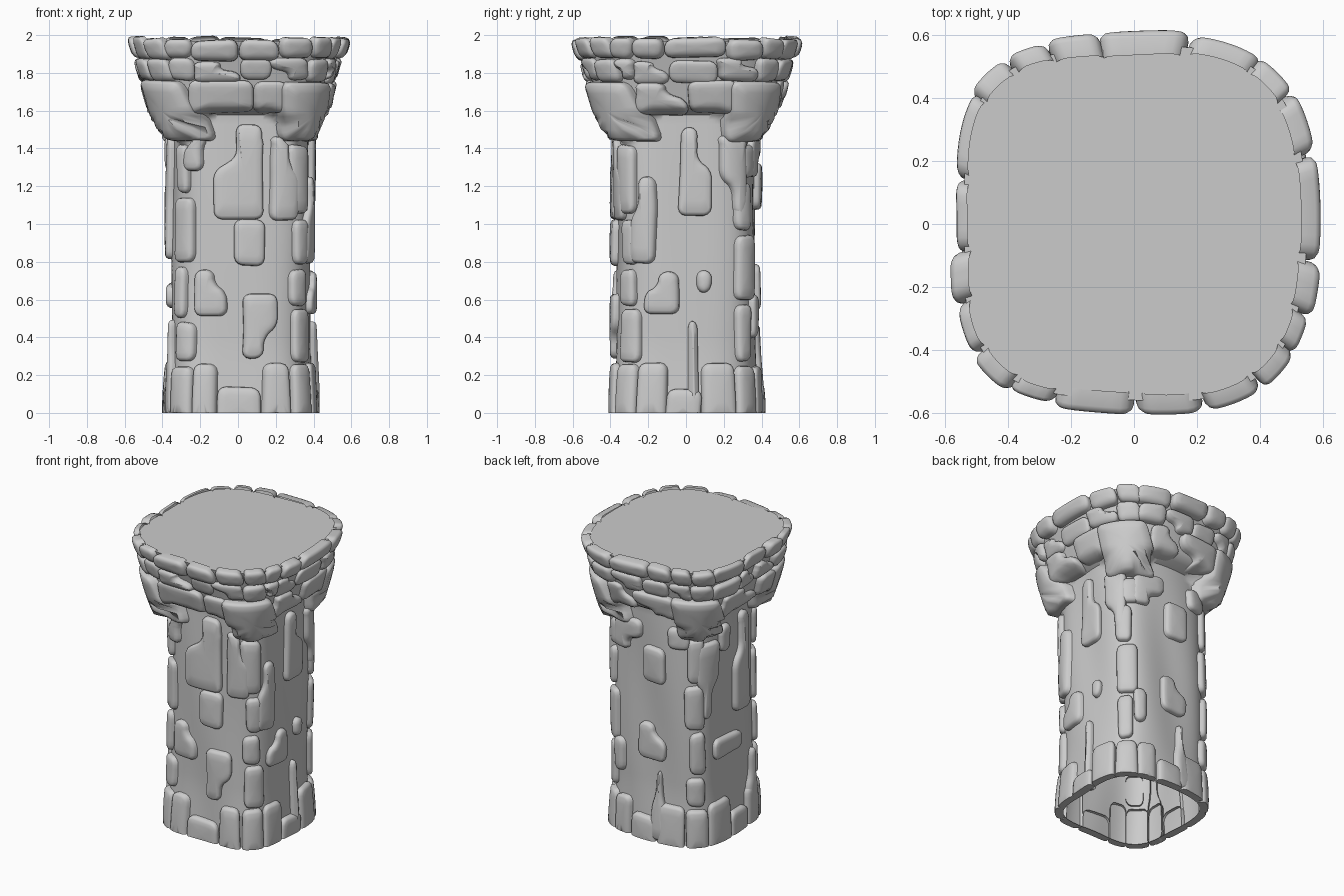
import bpy, bmesh, math, random
from mathutils import Vector

random.seed(4)
if "Cube" in bpy.data.objects:
    bpy.data.objects.remove(bpy.data.objects["Cube"])

stone_grey = bpy.data.materials.new("stone_grey")
stone_grey.use_nodes = True
colour = (0.6, 0.6, 0.6, 1)
stone_grey.diffuse_color = colour
stone_grey.node_tree.nodes["Principled BSDF"].inputs["Base Color"].default_value = colour

SIDES = ("front", "right", "back", "left")
CAP = 1.97


def smooth(low, high, v):
    t = min(1, max(0, (v - low) / (high - low)))
    return t * t * (3 - 2 * t)


def half_width(z):
    """Nominal half width of the tower at a height."""
    return 0.365 if z < 1.43 else 0.385 + 0.28 * (z - 1.43)


def surface(direction, z, lift=0.0):
    """Point on the rounded-square wall, with an arched start of the crown."""
    d = direction.normalized()
    c, s = abs(d.x), abs(d.y)
    arch = 1.57 - 0.16 * smooth(0.35, 0.95, min(c, s) / max(c, s))
    crown = smooth(arch, arch + 0.05, z)
    a = 0.362 + crown * (half_width(z) - 0.355) + 0.015 * smooth(0.4, 0, z)
    n = 3.8 - 0.6 * smooth(1.4, 1.9, z)
    r = a / (c ** n + s ** n) ** (1 / n) + lift
    r += 0.006 * math.sin(5 * math.atan2(d.y, d.x) + 4 * z)
    return Vector((d.x * r + 0.015 * (1 - crown), d.y * r * (1 + 0.03 * crown), max(z, 0)))


def finish(bm, name):
    bmesh.ops.recalc_face_normals(bm, faces=bm.faces)
    mesh = bpy.data.meshes.new(name)
    bm.to_mesh(mesh)
    bm.free()
    mesh.materials.append(stone_grey)
    obj = bpy.data.objects.new(name, mesh)
    bpy.context.collection.objects.link(obj)
    bpy.ops.object.select_all(action='DESELECT')
    obj.select_set(True)
    bpy.context.view_layer.objects.active = obj
    bpy.ops.object.shade_smooth_by_angle(angle=math.radians(50))


def loop_pairs(items):
    return list(zip(items, items[1:] + items[:1]))


def bridge(bm, lower, upper):
    for (a, b), (c, d) in zip(loop_pairs(lower), loop_pairs(upper)):
        bm.faces.new((a, b, d, c))


def outline(u, z, width, height, shape):
    """Rounded outline: a box, or a box whose upper or lower half is narrowed."""
    if shape == "box":
        pts = [(0, 0), (1, 0), (1, 1), (0, 1)]
    else:
        n0, n1 = {"left": (0, 0.55), "right": (0.45, 1), "middle": (0.3, 0.7)}[shape.split()[-1]]
        pts = [(0, 0), (1, 0), (1, 0.5), (n1, 0.65), (n1, 1), (n0, 1), (n0, 0.65), (0, 0.5)]
        if "drop" in shape:
            pts = [(x, 1 - y) for x, y in reversed(pts)]
    wobble = lambda: random.uniform(-0.008, 0.008)
    pts = [Vector((u + (x - 0.5) * width + wobble(), z + (y - 0.5) * height + wobble()))
           for x, y in pts]

    # Cut the corners, soften them, then divide long edges so they follow the wall
    cut = []
    for i, p in enumerate(pts):
        for q in (pts[i - 1], pts[(i + 1) % len(pts)]):
            e = q - p
            cut.append(p + e.normalized() * min(0.026, 0.3 * e.length))
    ring = []
    for p, q in loop_pairs(cut):
        steps = max(2, math.ceil((q - p).length / 0.03))
        ring += [p.lerp(q, k / steps) for k in range(steps)]
    return [a.lerp(b, 0.5) for a, b in loop_pairs(ring)]


def add_stone(bm, side, depth, u, z, width, height, shape="box"):
    """Domed stone laid on one side of the wall, folding round the corner if it is wide."""
    ring = outline(u, z, width, height, shape)
    count = len(ring)
    centre = sum(ring, Vector((0, 0))) / count
    tangents = [ring[(i + 1) % count] - ring[i - 1] for i in range(count)]
    inward = [Vector((-t.y, t.x)).normalized() for t in tangents]

    def place(p, lift):
        a = half_width(p.y)
        x = math.copysign(min(abs(p.x), a), p.x)
        y = a - max(0, abs(p.x) - a)
        d = [(x, -y), (y, x), (-x, y), (-y, -x)][side]
        return bm.verts.new(surface(Vector(d), p.y, lift * depth))

    # Skirt, rounded shoulder, then a gently domed top
    rows = []
    for inset, lift in ((-0.004, -0.5), (0, 0.5), (0.006, 0.78), (0.018, 0.96)):
        base = [p + w * inset for p, w in zip(ring, inward)]
        rows.append([place(p, lift) for p in base])
    for scale, lift in ((0.7, 1.03), (0.35, 1.06)):
        rows.append([place(centre.lerp(p, scale), lift) for p in base])
    for a, b in zip(rows, rows[1:]):
        bridge(bm, a, b)
    tip = place(centre, 1.07)
    for a, b in loop_pairs(rows[-1]):
        bm.faces.new((a, b, tip))


def split(start, end, count):
    """Divide a span unevenly; yields the middle and size of each piece."""
    weights = [random.uniform(0.6, 1.4) for _ in range(count)]
    for w in weights:
        size = (end - start) * w / sum(weights)
        yield start + (end - start) * sum(weights[:weights.index(w)]) / sum(weights) + size / 2, size


# Hollow wall, open below and capped on top
bm = bmesh.new()
SEGMENTS, LEVELS = 160, 80
turns = [math.tau * i / SEGMENTS for i in range(SEGMENTS)]
rings = [[bm.verts.new(surface(Vector((math.cos(t), math.sin(t))), CAP * k / LEVELS))
          for t in turns] for k in range(LEVELS + 1)]
for lower, upper in zip(rings, rings[1:]):
    bridge(bm, lower, upper)
bm.faces.new(rings[-1])
finish(bm, "tower_wall")

# Loose shaft stones in hundredths: across, height, width, tall, shape
shaft = {}
shaft["front"] = [
    (-16, 64, 18, 24, "left"), (10, 46, 18, 35, "drop left"), (4, 90, 16, 24, "box"),
    (-27, 139, 14, 21, "right"), (-1, 128, 25, 50, "right"), (25, 124, 18, 44, "left")]
shaft["right"] = [
    (-13, 64, 19, 22, "right"), (10, 70, 7, 11, "box"), (-24, 102, 16, 46, "right"),
    (5, 128, 17, 46, "left"), (27, 125, 18, 42, "drop right"), (3, 24, 5, 50, "box")]
shaft["back"] = [
    (2, 67, 20, 25, "left"), (3, 120, 16, 24, "box"), (-18, 136, 24, 22, "drop left"),
    (7, 24, 10, 45, "middle"), (-24, 51, 10, 22, "box"), (22, 142, 16, 14, "box")]
shaft["left"] = [
    (-6, 62, 27, 13, "box"), (-26, 112, 22, 52, "drop middle"), (8, 115, 16, 66, "right"),
    (21, 24, 13, 50, "middle"), (-10, 137, 10, 18, "box")]
for side, name in enumerate(SIDES):
    bm = bmesh.new()
    for *numbers, shape in shaft[name]:
        add_stone(bm, side, 0.036, *[v / 100 for v in numbers], shape)
    finish(bm, name + "_shaft_stones")

# Footing: uneven blocks standing on the ground
for side, name in enumerate(SIDES):
    bm = bmesh.new()
    for i, (u, width) in enumerate(split(-0.26, 0.26, 3)):
        tall = (0.25, 0.14)[i % 2] + random.uniform(-0.02, 0.02)
        add_stone(bm, side, 0.036, u, tall / 2 - 0.03, width - 0.005, tall + 0.06)
    add_stone(bm, side, 0.036, 0.37, 0.1, 0.2, 0.3)
    finish(bm, name + "_footing")

# Tall stones stacked up the shaft corners
for side, name in enumerate(SIDES):
    bm = bmesh.new()
    for z, tall in split(0.26, 1.43, 4):
        u = 0.37 + random.uniform(-0.03, 0.03)
        add_stone(bm, side, 0.034, u, z, random.uniform(0.11, 0.2), tall - 0.03)
    finish(bm, name + "_corner_stones")

# Crown: courses of bricks, with corner blocks hanging below the arches
COURSES = ((1.58, 1.75, 2), (1.755, 1.87, 4), (1.875, 1.98, 4))
for side, name in enumerate(SIDES):
    bm = bmesh.new()
    for bottom, top, count in COURSES:
        reach = half_width(top) - (0.11 if count > 2 else 0.22)
        for u, width in split(-reach, reach, count):
            z = (bottom + top) / 2 + random.uniform(-0.01, 0.01)
            shape = random.choice(("box", "box", "left", "drop right")) if top < 1.9 else "box"
            add_stone(bm, side, random.uniform(0.025, 0.055), u, z, width - 0.004, top - bottom, shape)
    finish(bm, name + "_crown_bricks")

    bm = bmesh.new()
    add_stone(bm, side, 0.062, half_width(1.6), 1.595, 0.43, 0.32)
    for bottom, top, _ in COURSES[1:]:
        add_stone(bm, side, 0.042, half_width(top), (bottom + top) / 2, 0.22, top - bottom)
    finish(bm, name + "_crown_corner")
